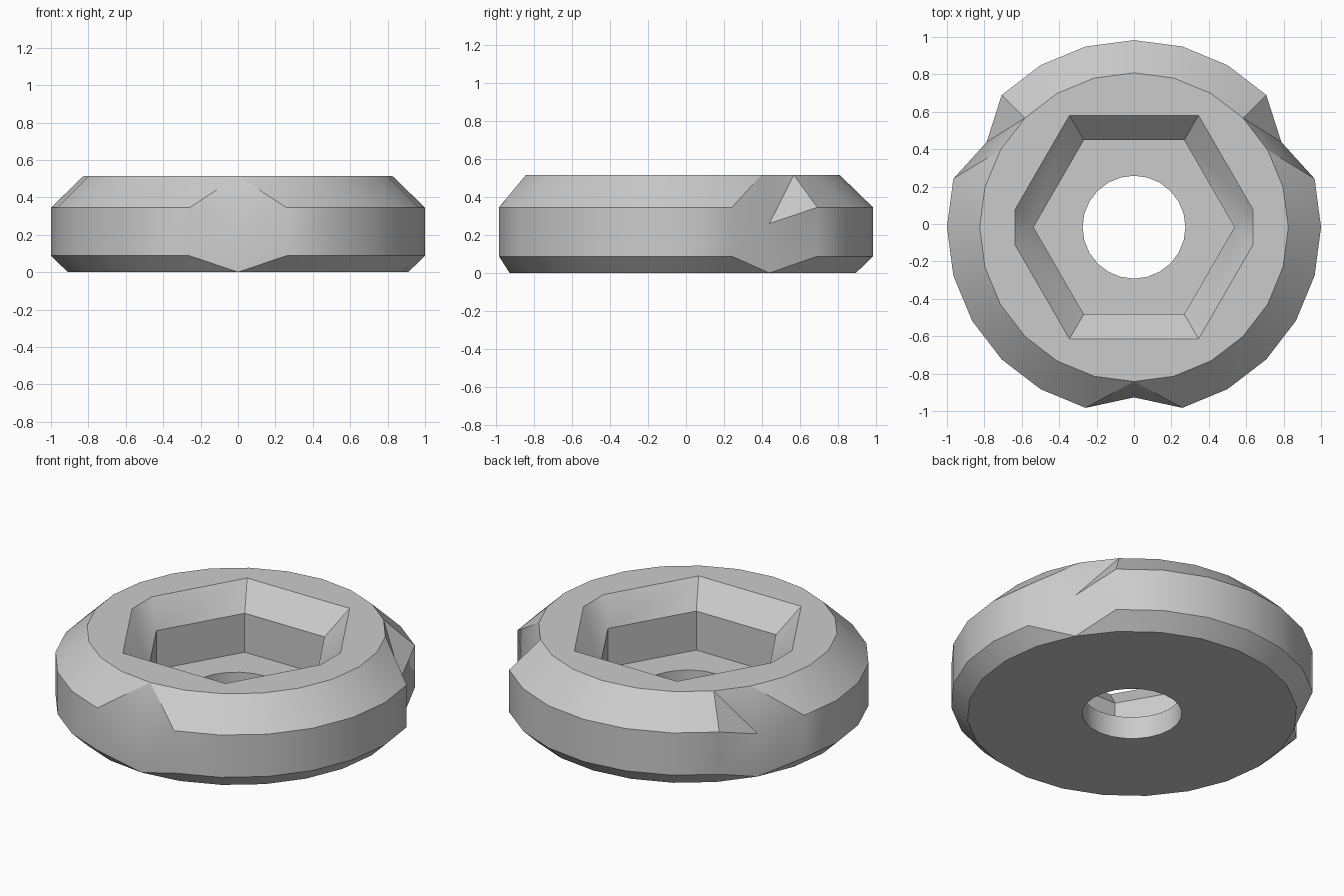
import bpy, bmesh
from math import cos, sin, radians

cube = bpy.data.objects.get("Cube")
if cube:
    bpy.data.objects.remove(cube)

CY = -0.017        # centre of the ring in y
SIDES = 24
HEIGHT = 0.515
FLOOR = 0.135      # bottom of the hexagonal socket
bm = bmesh.new()


def vert(x, y, z):
    return bm.verts.new((x, y + CY, z))


def polar(r, deg, z):
    return vert(r * cos(radians(deg)), r * sin(radians(deg)), z)


def ring(r, z, n):
    return [polar(r, i * 360 / n, z) for i in range(n)]


def wall(a, b):
    n = len(a)
    for i in range(n):
        j = (i + 1) % n
        bm.faces.new((a[i], a[j], b[j], b[i]))


def flat_between(*loops):
    # flat face between an outer outline and an inner one
    edges = []
    for loop in loops:
        for a, b in zip(loop, loop[1:] + loop[:1]):
            edges.append(bm.edges.get((a, b)) or bm.edges.new((a, b)))
    bmesh.ops.triangle_fill(bm, edges=edges, use_beauty=True, normal=(0, 0, 1))


# Outer body: bevelled columns, with three notched ones
NOTCHES = (2, 10, 18)
columns = []
for i in range(SIDES):
    a = i * 360 / SIDES
    base, top = polar(0.91, a, 0), polar(0.825, a, HEIGHT)
    if i in NOTCHES:
        columns.append((base, base, polar(0.91, a, 0.26), top))
    else:
        columns.append((base, polar(1, a, 0.088), polar(1, a, 0.345), top))

for i in range(SIDES):
    j = (i + 1) % SIDES
    p, q = columns[i], columns[j]
    for k in range(3):
        corners = list(dict.fromkeys((p[k], q[k], q[k + 1], p[k + 1])))
        if k == 2 and (i in NOTCHES or j in NOTCHES):
            # upper notch facets, split along their crease
            rising = j in NOTCHES
            if i == 2 or j == 10:
                rising = not rising
            a, b, c, d = corners
            if rising:
                bm.faces.new((a, b, c))
                bm.faces.new((a, c, d))
            else:
                bm.faces.new((a, b, d))
                bm.faces.new((b, c, d))
        else:
            bm.faces.new(corners)

# Hexagonal socket: straight wall and a chamfered mouth with two clipped corners
socket_floor = ring(0.537, FLOOR, 6)
socket_lip = ring(0.537, 0.372, 6)
wall(socket_floor, socket_lip)
mouth = []
for i in range(6):
    if i % 3 == 0:
        s = 1 if i == 0 else -1
        mouth.append([vert(s * 0.635, -s * 0.096, HEIGHT),
                      vert(s * 0.635, s * 0.096, HEIGHT)])
    else:
        mouth.append([polar(0.69, i * 60, HEIGHT)])
for i in range(6):
    j = (i + 1) % 6
    bm.faces.new((mouth[i][-1], mouth[j][0], socket_lip[j], socket_lip[i]))
    if len(mouth[i]) == 2:
        bm.faces.new((mouth[i][0], mouth[i][1], socket_lip[i]))

# Round through hole
hole_low, hole_high = ring(0.275, 0, SIDES), ring(0.275, FLOOR, SIDES)
wall(hole_low, hole_high)

# Flat top, socket floor and underside
flat_between([c[3] for c in columns], [v for pts in mouth for v in pts])
flat_between(socket_floor, hole_high)
flat_between([c[0] for c in columns], hole_low)
bmesh.ops.recalc_face_normals(bm, faces=bm.faces[:])

mesh = bpy.data.meshes.new("socket_ring")
bm.to_mesh(mesh)
bm.free()
body = bpy.data.objects.new("socket_ring", mesh)
bpy.context.collection.objects.link(body)

# Plain grey material
grey = bpy.data.materials.new("light_grey")
grey.use_nodes = True
colour = (0.6, 0.6, 0.6, 1)
grey.diffuse_color = colour
for node in grey.node_tree.nodes:
    if node.type == 'BSDF_PRINCIPLED':
        node.inputs["Base Color"].default_value = colour
mesh.materials.append(grey)

bpy.ops.object.select_all(action='DESELECT')
body.select_set(True)
bpy.context.view_layer.objects.active = body
bpy.ops.object.shade_smooth_by_angle(angle=radians(35))
